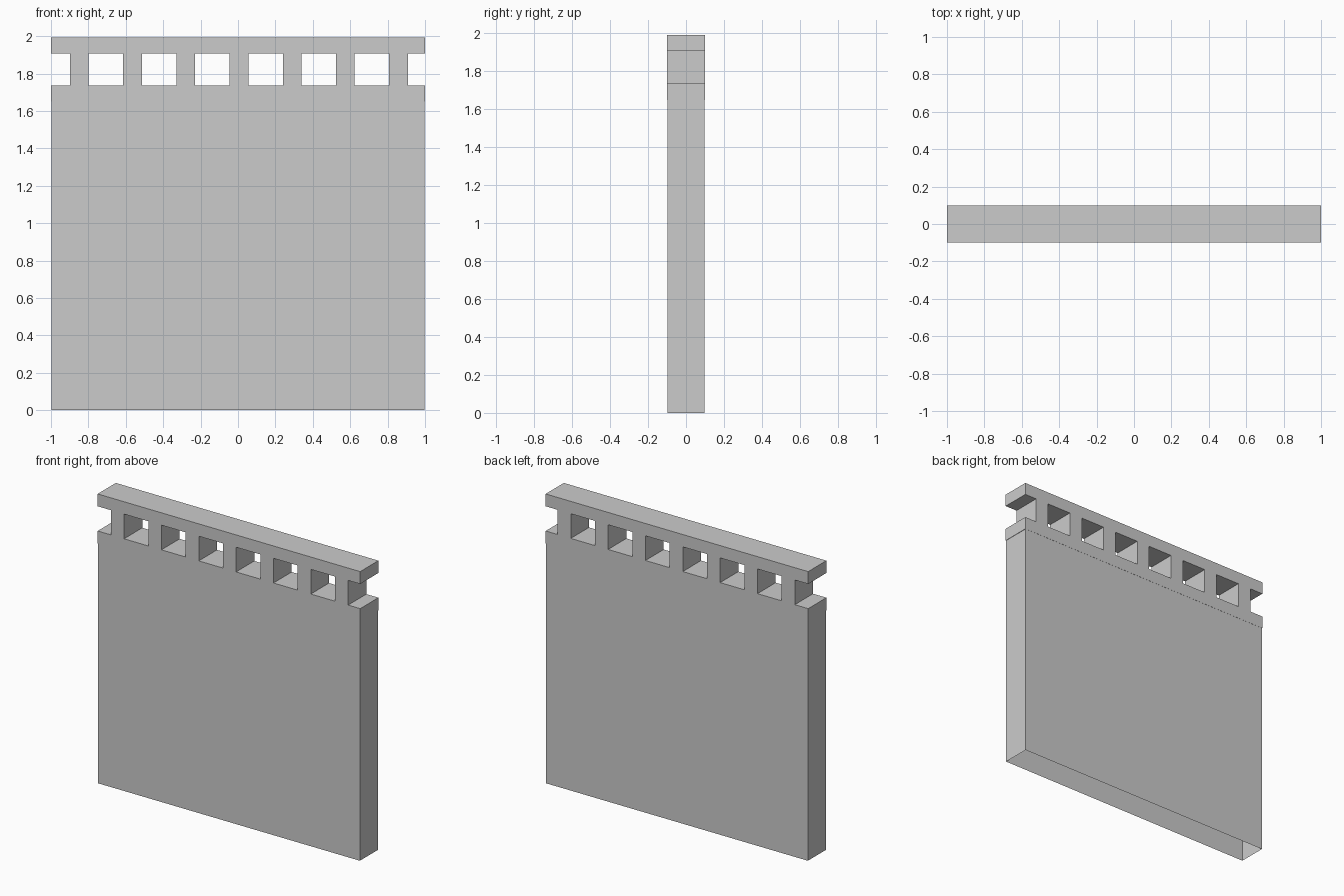
import bpy
import bmesh
from mathutils import Matrix, Vector

if "Cube" in bpy.data.objects:
    bpy.data.objects.remove(bpy.data.objects["Cube"])


def box(name, x0, x1, half_y, z0, z1, open_ends=(False, False)):
    """Box part; open_ends removes the (bottom, top) faces."""
    bm = bmesh.new()
    bmesh.ops.create_cube(bm, size=1)
    bm.transform(Matrix.Translation(((x0 + x1) / 2, 0, (z0 + z1) / 2))
                 @ Matrix.Diagonal(Vector((x1 - x0, 2 * half_y, z1 - z0, 1))))
    bm.normal_update()
    gone = [f for f in bm.faces
            if (f.normal.z < -0.9 and open_ends[0])
            or (f.normal.z > 0.9 and open_ends[1])]
    if gone:
        bmesh.ops.delete(bm, geom=gone, context='FACES_ONLY')
    mesh = bpy.data.meshes.new(name)
    bm.to_mesh(mesh)
    bm.free()
    obj = bpy.data.objects.new(name, mesh)
    bpy.context.collection.objects.link(obj)
    return obj


HALF_Y = 0.099
RAIL_Z, OPEN_Z0, OPEN_Z1, TOP_Z = 1.65, 1.737, 1.907, 1.992

# Wall panel: hollow shell, open underneath, a hair inside the rail
box("wall_panel", -0.997, 0.997, HALF_Y - 0.001, 0, RAIL_Z, (True, True))

# Horizontal rails
box("lower_rail", -1, 1, HALF_Y, RAIL_Z, OPEN_Z0)
box("top_rail", -1, 1, HALF_Y, OPEN_Z1, TOP_Z)

# Row of short posts between the rails
for i in range(7):
    cx = 0.005 + (i - 3) * 0.2845
    box(f"post_{i + 1}", cx - 0.05, cx + 0.05, HALF_Y, OPEN_Z0, OPEN_Z1, (True, True))
